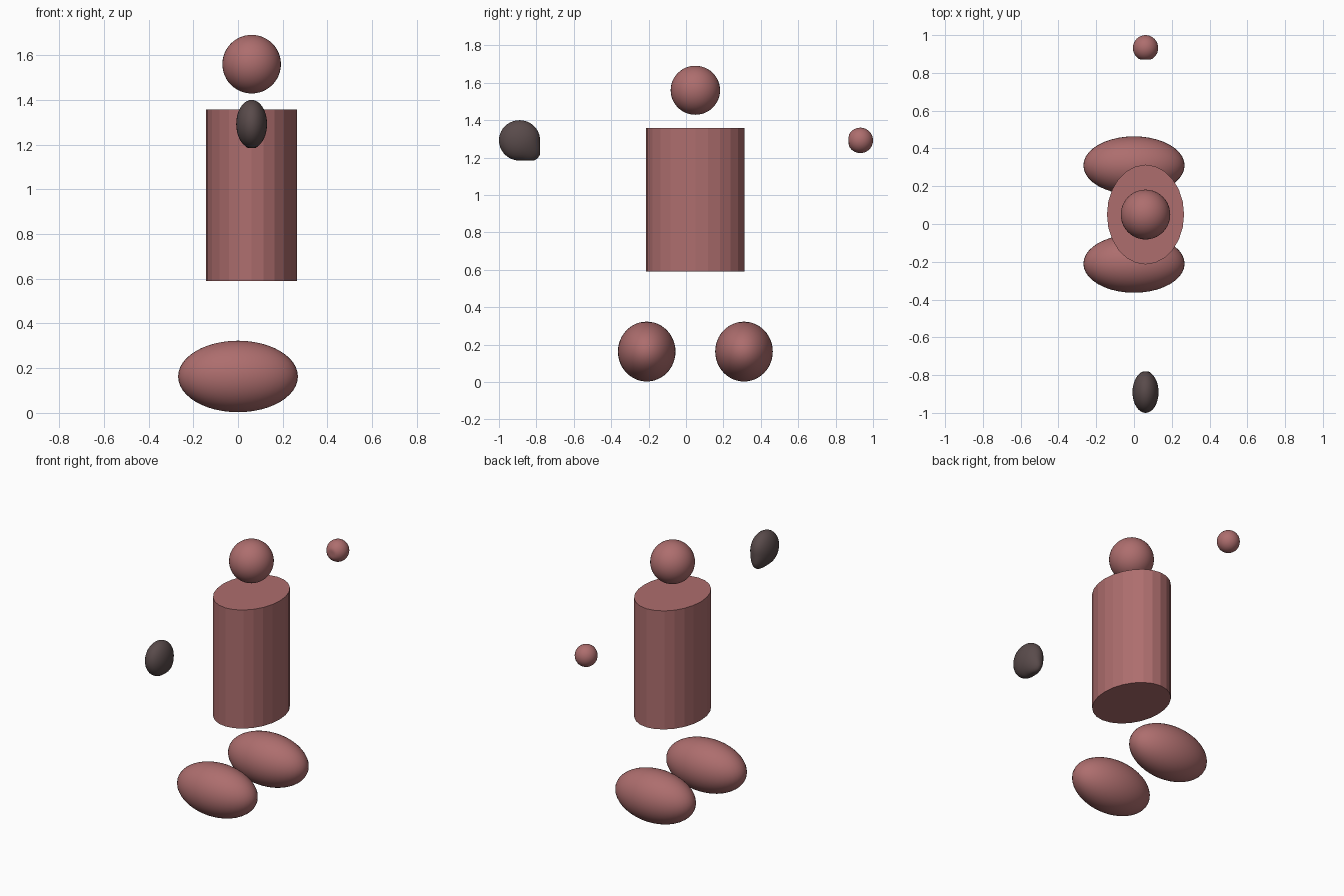
import bpy

if "Cube" in bpy.data.objects:
    bpy.data.objects.remove(bpy.data.objects["Cube"])


def material(name, rgb):
    m = bpy.data.materials.new(name)
    m.diffuse_color = (*rgb, 1)
    m.use_nodes = True
    m.node_tree.nodes["Principled BSDF"].inputs["Base Color"].default_value = m.diffuse_color
    return m


rose = material("dusty rose", (0.42, 0.155, 0.155))
dark = material("dark taupe", (0.10, 0.07, 0.07))


def finish(obj, name, mat):
    obj.name = name
    obj.data.materials.append(mat)
    bpy.ops.object.transform_apply(location=False, rotation=False, scale=True)
    return obj


def ellipsoid(name, loc, radii, mat, segs=40, rings=24):
    bpy.ops.mesh.primitive_uv_sphere_add(segments=segs, ring_count=rings,
                                         radius=1, location=loc)
    obj = bpy.context.object
    obj.scale = radii
    finish(obj, name, mat)
    bpy.ops.object.shade_smooth()
    return obj


# Feet: a pair of ellipsoids stretched along x
for name, y in (("front_foot", -0.21), ("back_foot", 0.31)):
    ellipsoid(name, (0, y, 0.163), (0.268, 0.154, 0.16), rose)

# Torso: faceted oval column
bpy.ops.mesh.primitive_cylinder_add(vertices=24, radius=1, depth=1,
                                    location=(0.061, 0.05, 0.974))
torso = bpy.context.object
torso.scale = (0.204, 0.264, 0.766)
finish(torso, "torso", rose)

# Head
ellipsoid("head", (0.061, 0.05, 1.56), (0.131, 0.132, 0.131), rose)

# Front hand: narrow pebble with a fuller lower inner corner
rx, ry, rz = 0.069, 0.11, 0.108
hand = ellipsoid("front_hand", (0.061, -0.89, 1.292), (rx, ry, rz), dark, 32, 20)
for v in hand.data.vertices:
    dy, dz = v.co.y / ry, v.co.z / rz
    if dy > 0 and dz < 0:
        f = 1 + 0.25 * (2 * dy * dz) ** 2
        v.co.y = min(v.co.y * f, ry)
        v.co.z = max(v.co.z * f, -rz)

# Back hand: small ball, slightly flattened on its inner side
ball = ellipsoid("back_hand", (0.061, 0.932, 1.292), (0.067, 0.068, 0.068), rose, 32, 20)
for v in ball.data.vertices:
    v.co.y = max(v.co.y, -0.062)
